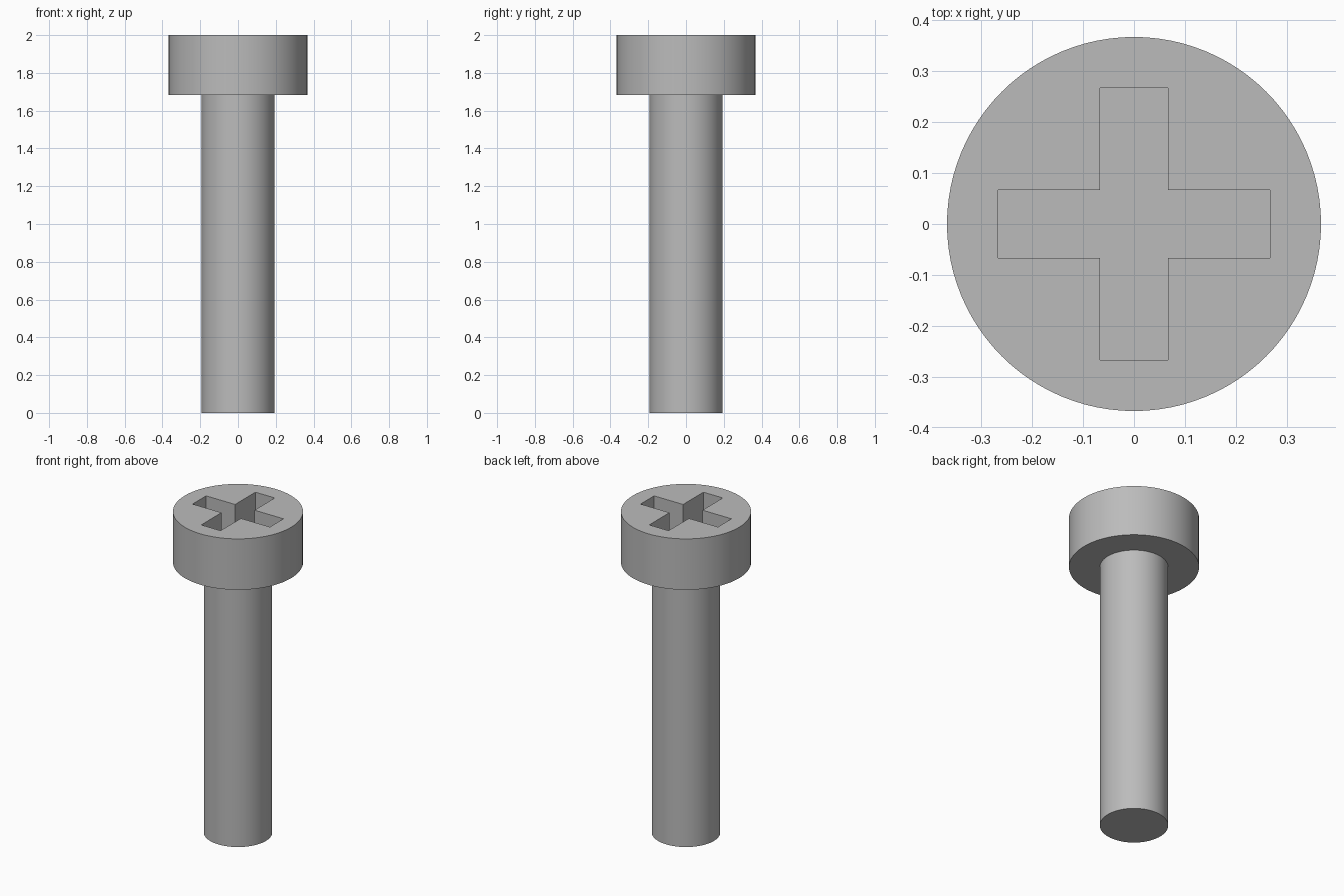
import bpy
import bmesh
from math import radians, tau
from mathutils import Vector

SHAFT_R, HEAD_R = 0.193, 0.367
HEAD_Z, TOP_Z = 1.683, 2.0
ARM, HALF_W, DEPTH = 0.2667, 0.0667, 0.2

cube = bpy.data.objects.get("Cube")
if cube:
    bpy.data.objects.remove(cube, do_unlink=True)

steel = bpy.data.materials.new("grey steel")
steel.use_nodes = True
grey = (0.5, 0.5, 0.5, 1)
steel.diffuse_color = grey
steel.node_tree.nodes["Principled BSDF"].inputs["Base Color"].default_value = grey


def add_object(name, bm):
    bmesh.ops.recalc_face_normals(bm, faces=bm.faces)
    mesh = bpy.data.meshes.new(name)
    bm.to_mesh(mesh)
    bm.free()
    mesh.materials.append(steel)
    obj = bpy.data.objects.new(name, mesh)
    bpy.context.collection.objects.link(obj)
    return obj


# Screw body: shaft and head turned from one profile
bm = bmesh.new()
profile = [(0, 0), (SHAFT_R, 0), (SHAFT_R, HEAD_Z), (HEAD_R, HEAD_Z), (HEAD_R, TOP_Z), (0, TOP_Z)]
verts = [bm.verts.new((r, 0, z)) for r, z in profile]
edges = [bm.edges.new(pair) for pair in zip(verts, verts[1:])]
bmesh.ops.spin(bm, geom=verts + edges, cent=(0, 0, 0), axis=(0, 0, 1),
               angle=tau, steps=96, use_merge=True)
bmesh.ops.remove_doubles(bm, verts=bm.verts, dist=0.0001)
bmesh.ops.dissolve_limit(bm, angle_limit=radians(0.5), verts=bm.verts, edges=bm.edges)
screw = add_object("screw_body", bm)

# Cross recess cutter: one quarter outline repeated four times, then extruded
bm = bmesh.new()
quarter = [Vector((ARM, -HALF_W)), Vector((ARM, HALF_W)), Vector((HALF_W, HALF_W))]
outline = []
for i in range(4):
    outline += [bm.verts.new((p.x, p.y, TOP_Z - DEPTH)) for p in quarter]
    quarter = [p.orthogonal() for p in quarter]
face = bm.faces.new(outline)
sides = bmesh.ops.extrude_face_region(bm, geom=[face])["geom"]
bmesh.ops.translate(bm, vec=(0, 0, DEPTH + 0.1),
                    verts=[g for g in sides if isinstance(g, bmesh.types.BMVert)])
if not any(f.normal.z < -0.9 and f.calc_center_median().z < TOP_Z for f in bm.faces):
    if face.is_valid is False:
        bm.faces.new(outline)
cutter = add_object("recess_cutter", bm)
cutter.hide_render = True

# Cut the recess and discard the cutter
cut = screw.modifiers.new("cross recess", "BOOLEAN")
cut.operation, cut.solver, cut.object = "DIFFERENCE", "EXACT", cutter
bpy.ops.object.select_all(action="DESELECT")
screw.select_set(True)
bpy.context.view_layer.objects.active = screw
bpy.ops.object.modifier_apply(modifier=cut.name)
bpy.data.objects.remove(cutter, do_unlink=True)
bpy.ops.object.shade_smooth_by_angle(angle=radians(30))
